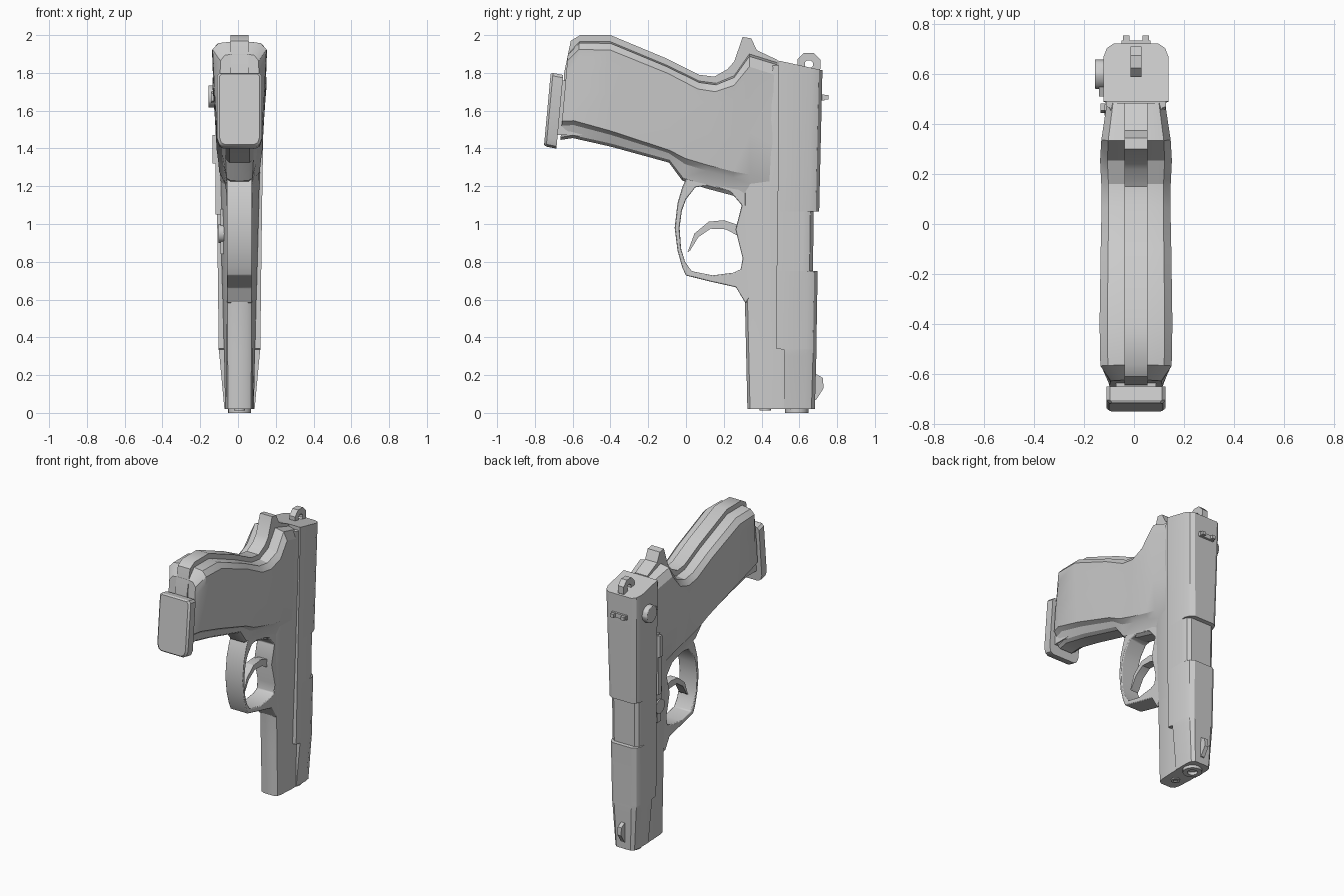
import bpy, bmesh
from math import cos, sin, pi, radians

CX = 0.008  # centre line of the body in x


def finish(name, bm, bevel=0.0, angle=32):
    bmesh.ops.recalc_face_normals(bm, faces=bm.faces)
    me = bpy.data.meshes.new(name)
    bm.to_mesh(me)
    bm.free()
    ob = bpy.data.objects.new(name, me)
    bpy.context.collection.objects.link(ob)
    if bevel:
        m = ob.modifiers.new("bevel", 'BEVEL')
        m.width, m.segments = bevel, 2
        m.limit_method = 'ANGLE'
    bpy.ops.object.select_all(action='DESELECT')
    ob.select_set(True)
    bpy.context.view_layer.objects.active = ob
    bpy.ops.object.shade_smooth_by_angle(angle=radians(angle))
    return ob


def loft(name, rings, closed=False, **kw):
    """Skin rings of equal length; cap the ends, or join last to first."""
    bm = bmesh.new()
    vs = [[bm.verts.new(p) for p in r] for r in rings]
    pairs = list(zip(vs, vs[1:])) + ([(vs[-1], vs[0])] if closed else [])
    n = len(rings[0])
    for a, b in pairs:
        for i in range(n):
            j = (i + 1) % n
            bm.faces.new((a[i], a[j], b[j], b[i]))
    if not closed:
        bm.faces.new(vs[0])
        bm.faces.new(vs[-1])
    return finish(name, bm, **kw)


def prism(name, pts, x0, x1, **kw):
    """Side profile (y, z) extruded across x."""
    return loft(name, [[(x, y, z) for y, z in pts] for x in (x0, x1)], **kw)


def hoop(name, outer, inner, x0, x1, **kw):
    """Side profile with a hole; outer and inner have equal point counts."""
    rings = [[(x0, *o), (x1, *o), (x1, *i), (x0, *i)] for o, i in zip(outer, inner)]
    return loft(name, rings, closed=True, **kw)


def circle(cy, cz, r, n, a0=0.0):
    return [(cy + r * cos(a0 + 2 * pi * k / n), cz + r * sin(a0 + 2 * pi * k / n))
            for k in range(n)]


def mirrored(half):
    """Half outline of (half width, other) -> full closed outline about CX."""
    return [(CX + w, v) for w, v in half] + [(CX - w, v) for w, v in reversed(half)]


# Slide: (z, lower y, upper y, half width, top flat half width)
slide = [(0.02, 0.52, 0.682, 0.080, 0.055), (0.30, 0.52, 0.690, 0.106, 0.065),
         (0.335, 0.52, 0.690, 0.110, 0.068), (0.34, 0.476, 0.690, 0.110, 0.068),
         (0.75, 0.480, 0.697, 0.115, 0.072), (0.752, 0.480, 0.672, 0.115, 0.078),
         (1.065, 0.485, 0.676, 0.119, 0.080), (1.067, 0.485, 0.705, 0.119, 0.075),
         (1.80, 0.490, 0.722, 0.131, 0.090)]
rings = []
for z, y0, y1, w, t in slide:
    half = [(w, y0), (w, y1 - 0.055), ((w + t) / 2 + 0.006, y1 - 0.018), (t, y1)]
    rings.append([(x, y, z) for x, y in mirrored(half)])
# sloped rear face
rings.append([(x, y, 1.865 - (y - 0.49) * 0.22) for x, y, _ in rings[-1]])
loft("slide", rings)

# Frame under the slide: (z, front y, rear y, front half width, rear half width)
frame = [(0.02, 0.325, 0.53, 0.070, 0.076), (0.33, 0.318, 0.53, 0.071, 0.082),
         (0.58, 0.312, 0.53, 0.072, 0.088), (0.70, 0.300, 0.53, 0.072, 0.092),
         (1.20, 0.300, 0.53, 0.078, 0.105), (1.55, 0.33, 0.53, 0.100, 0.116),
         (1.84, 0.42, 0.53, 0.105, 0.120)]
rings = []
for z, y0, y1, wf, wb in frame:
    half = [(wf * 0.55, y0), (wf * 0.88, y0 + 0.014), (wf, y0 + 0.045), (wb, y1 - 0.06), (wb, y1)]
    rings.append([(x, y, z) for x, y in mirrored(half)])
loft("frame", rings)

# Grip: front strap point, back strap point, width scale low / high, panel edge position
grip = [((-0.665, 1.445), (-0.625, 1.90), 0.85, 0.68, 0.22),
        ((-0.600, 1.455), (-0.565, 1.965), 0.95, 0.98, 0.18),
        ((-0.400, 1.410), (-0.400, 1.965), 0.98, 1.00, 0.15),
        ((-0.090, 1.325), (-0.100, 1.840), 0.94, 0.97, 0.13),
        ((-0.020, 1.230), (0.070, 1.757), 0.88, 0.95, 0.22),
        ((0.100, 1.190), (0.160, 1.745), 0.84, 0.96, 0.22),
        ((0.250, 1.150), (0.255, 1.785), 0.80, 1.00, 0.20),
        ((0.340, 1.060), (0.335, 1.900), 0.74, 0.97, 0.24),
        ((0.500, 0.980), (0.485, 1.855), 0.76, 0.80, 0.26)]
rings = []
for (ya, za), (yb, zb), lo, hi, e in grip:
    prof = [(0, 0.055), (0.03, 0.078), (e * 0.75, 0.098), (e, 0.128), (0.5, 0.138),
            (0.80, 0.143), (0.92, 0.146), (0.985, 0.115), (1, 0.05)]
    half = [(w * (lo + (hi - lo) * t), t) for t, w in prof]
    rings.append([(x, ya + (yb - ya) * t, za + (zb - za) * t) for x, t in mirrored(half)])
loft("grip", rings, angle=28)

# Back strap ending in the tang
prism("back_strap", [(-0.655, 1.55), (-0.645, 1.80), (-0.61, 1.97), (-0.56, 2.0), (-0.40, 2.0),
                     (-0.10, 1.875), (0.07, 1.79), (0.15, 1.78), (0.22, 1.82), (0.255, 1.86),
                     (0.30, 1.99), (0.345, 1.983), (0.375, 1.92), (0.485, 1.868),
                     (0.485, 1.60), (-0.10, 1.60)], CX - 0.047, CX + 0.047)

# Magazine body and base plate
prism("magazine_body", [(-0.70, 1.47), (-0.55, 1.47), (-0.55, 1.76), (-0.68, 1.76)],
      CX - 0.08, CX + 0.08)
bm = bmesh.new()
half = [(0.085, 0), (0.107, 0.012), (0.119, 0.045), (0.119, 0.375), (0.105, 0.39)]
plate = []
for off, s in [(0.0, 0.90), (0.012, 1.0), (0.066, 1.0)]:
    ring = []
    for x, h in mirrored([(w * s, 0.195 + (v - 0.195) * (1 - (1 - s) * 0.4)) for w, v in half]):
        ring.append((x, -0.752 + off + h * 0.092, 1.412 + h - off * 0.2))
    plate.append(ring)
bm.free()
loft("magazine_base", plate)

# Trigger guard
outer = [(0.40, 1.12), (0.30, 1.24), (0.12, 1.28), (0.02, 1.28), (-0.018, 1.20), (-0.045, 1.11),
         (-0.060, 0.98), (-0.045, 0.86), (-0.020, 0.77), (0.0, 0.727), (0.13, 0.695),
         (0.265, 0.665), (0.315, 0.58), (0.40, 0.70), (0.40, 0.98)]
inner = [(0.295, 1.10), (0.235, 1.17), (0.13, 1.205), (0.05, 1.195), (0.0, 1.13), (-0.022, 1.07),
         (-0.034, 0.98), (-0.026, 0.87), (-0.005, 0.80), (0.03, 0.75), (0.14, 0.728),
         (0.25, 0.742), (0.29, 0.76), (0.30, 0.82), (0.262, 0.97)]
hoop("trigger_guard", outer, inner, CX - 0.067, CX + 0.067, bevel=0.006)

# Trigger
prism("trigger", [(0.008, 0.85), (0.045, 0.95), (0.12, 1.012), (0.20, 1.02), (0.29, 0.99),
                  (0.29, 0.93), (0.21, 0.972), (0.13, 0.975), (0.065, 0.93), (0.022, 0.86)],
      CX - 0.03, CX + 0.03)

# Ring hammer with its shank
hoop("hammer", circle(0.65, 1.845, 0.066, 8, pi / 8), circle(0.65, 1.845, 0.023, 8, pi / 8),
     CX - 0.022, CX + 0.022)
prism("hammer_shank", [(0.59, 1.78), (0.71, 1.78), (0.69, 1.815), (0.60, 1.815)],
      CX - 0.022, CX + 0.022)

# Barrel muzzle and guide rod, tubes along z
for name, cy, r, hole, z0 in [("muzzle", 0.587, 0.062, 0.032, 0.0), ("guide_rod", 0.42, 0.03, 0.014, 0.012)]:
    out, inn = circle(CX, cy, r, 16), circle(CX, cy, hole, 16)
    loft(name, [[(*o, z0), (*o, 0.05), (*i, 0.05), (*i, z0)] for o, i in zip(out, inn)], closed=True)

# Sights
prism("front_sight", [(0.66, 0.06), (0.69, 0.07), (0.728, 0.13), (0.725, 0.185), (0.69, 0.205), (0.66, 0.205)],
      CX - 0.014, CX + 0.014)
prism("rear_sight_base", [(0.70, 1.655), (0.734, 1.655), (0.734, 1.685), (0.70, 1.685)],
      CX - 0.058, CX + 0.058)
for side, s in (("left", -1), ("right", 1)):
    c = CX + s * 0.04
    prism("rear_sight_post_" + side, [(0.72, 1.658), (0.754, 1.658), (0.754, 1.682), (0.72, 1.682)],
          c - 0.013, c + 0.013)

# Left side controls
prism("safety_lever", circle(0.60, 1.675, 0.06, 12), -0.157, -0.10, bevel=0.006)
prism("safety_tab", [(0.51, 1.65), (0.60, 1.63), (0.60, 1.72), (0.51, 1.69)], -0.14, -0.10)
prism("slide_catch", [(0.44, 1.05), (0.475, 1.05), (0.478, 1.48), (0.455, 1.48), (0.435, 1.30)],
      -0.118, -0.08)
prism("slide_catch_thumb", [(0.445, 1.32), (0.482, 1.32), (0.482, 1.47), (0.455, 1.47)], -0.134, -0.10)
prism("takedown_lever", circle(0.43, 0.95, 0.05, 12), -0.102, -0.06)
prism("takedown_arm", [(0.41, 0.84), (0.45, 0.84), (0.46, 1.08), (0.40, 1.08)], -0.093, -0.06)
